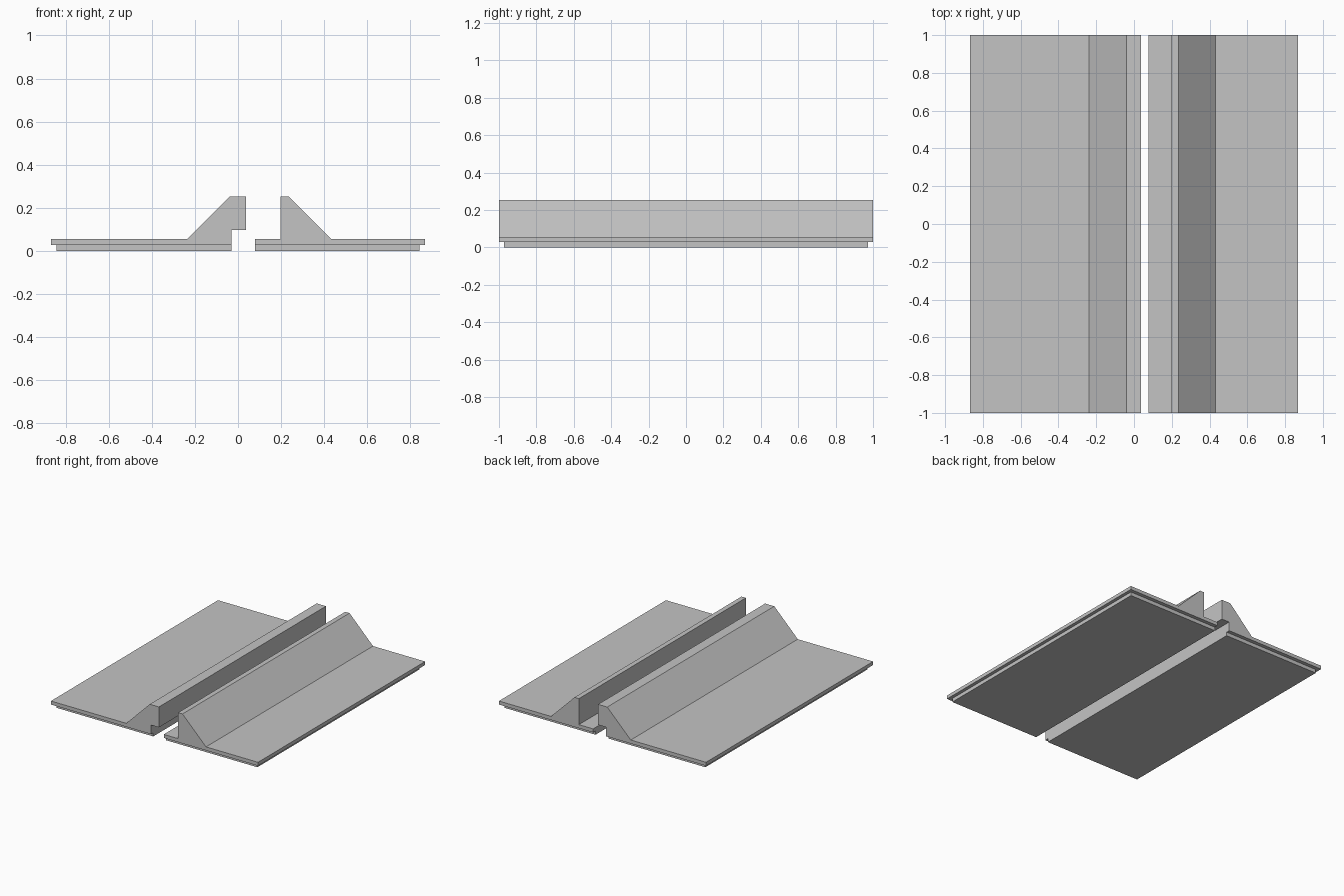
import bpy
import bmesh

cube = bpy.data.objects.get("Cube")
if cube:
    bpy.data.objects.remove(cube, do_unlink=True)

# Single plain grey
grey = bpy.data.materials.new("light_grey")
grey.use_nodes = True
colour = (0.55, 0.55, 0.55, 1)
grey.diffuse_color = colour
grey.node_tree.nodes["Principled BSDF"].inputs["Base Color"].default_value = colour


def extrude_profile(name, profile, half_length):
    """Sweep an x-z outline along y, centred on the origin."""
    bm = bmesh.new()
    face = bm.faces.new([bm.verts.new((x, -half_length, z)) for x, z in profile])
    swept = bmesh.ops.extrude_face_region(bm, geom=[face])
    moved = [v for v in swept["geom"] if isinstance(v, bmesh.types.BMVert)]
    bmesh.ops.translate(bm, verts=moved, vec=(0, 2 * half_length, 0))
    bmesh.ops.recalc_face_normals(bm, faces=bm.faces)
    mesh = bpy.data.meshes.new(name)
    bm.to_mesh(mesh)
    bm.free()
    mesh.materials.append(grey)
    obj = bpy.data.objects.new(name, mesh)
    bpy.context.collection.objects.link(obj)


def rectangle(x0, x1, z0, z1):
    return [(x0, z0), (x1, z0), (x1, z1), (x0, z1)]


STEP, PLATE, TOP = 0.028, 0.055, 0.252  # key heights

# Right-hand flange with overhanging lip
extrude_profile("right_flange", [
    (-0.868, STEP), (-0.03, STEP), (-0.03, 0.097), (0.037, 0.097),
    (0.037, TOP), (-0.04, TOP), (-0.237, PLATE), (-0.868, PLATE)], 1)

# Left-hand flange with upright wall and inner ledge
extrude_profile("left_flange", [
    (0.078, STEP), (0.868, STEP), (0.868, PLATE), (0.432, PLATE),
    (0.235, TOP), (0.198, TOP), (0.198, PLATE), (0.078, PLATE)], 1)

# Inset pads underneath
extrude_profile("right_base_pad", rectangle(-0.843, -0.03, 0, STEP), 0.972)
extrude_profile("left_base_pad", rectangle(0.078, 0.843, 0, STEP), 0.972)
